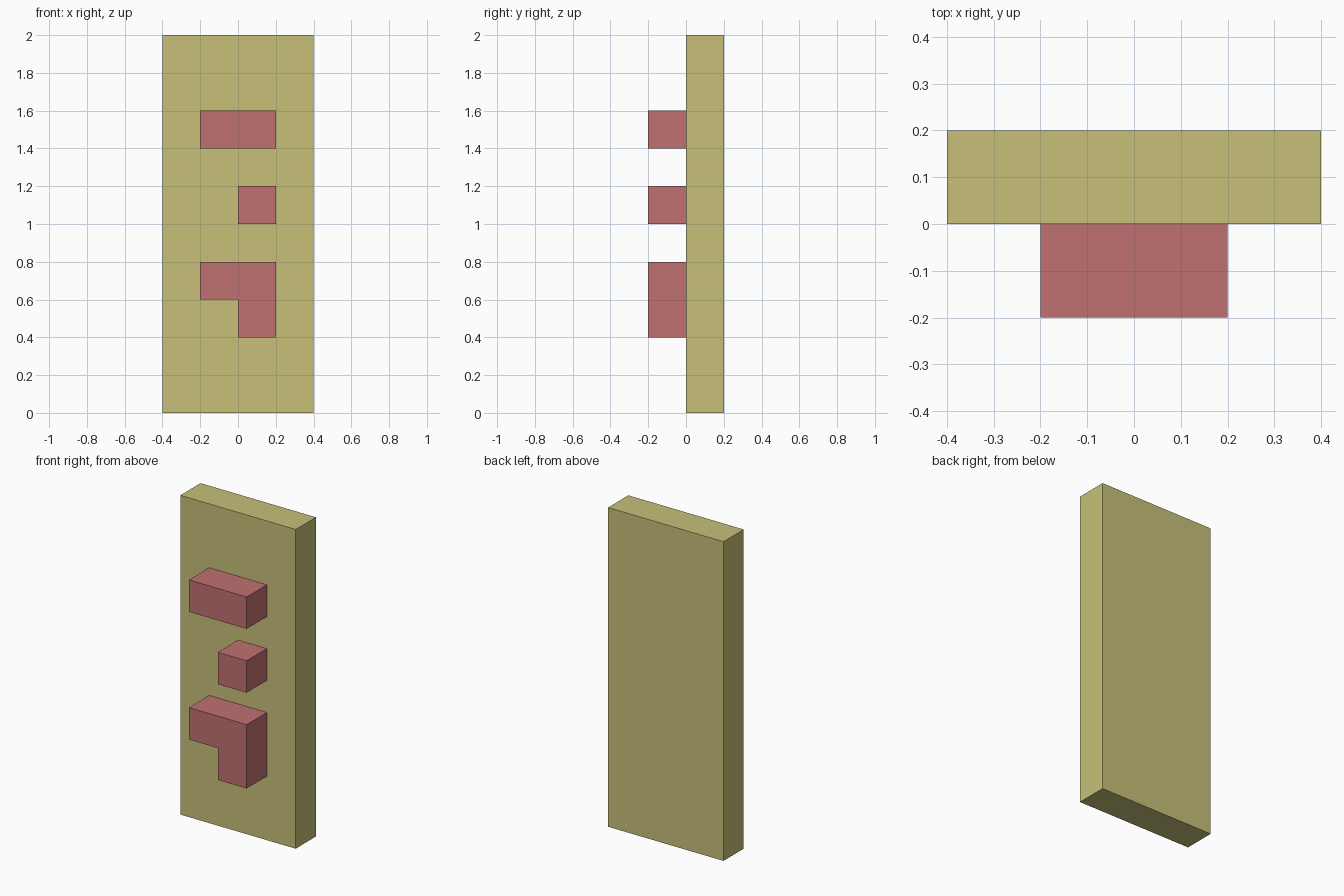
import bpy, bmesh

if "Cube" in bpy.data.objects:
    bpy.data.objects.remove(bpy.data.objects["Cube"])


def material(name, color):
    mat = bpy.data.materials.new(name)
    mat.diffuse_color = color
    mat.use_nodes = True
    mat.node_tree.nodes["Principled BSDF"].inputs["Base Color"].default_value = mat.diffuse_color
    return mat


def slab(name, outline, y_front, y_back, mat):
    """Extrude an x-z outline (counter-clockwise from the front) along y."""
    bm = bmesh.new()
    face = bm.faces.new([bm.verts.new((x, y_front, z)) for x, z in outline])
    ext = bmesh.ops.extrude_face_region(bm, geom=[face], use_keep_orig=True)
    verts = [v for v in ext["geom"] if isinstance(v, bmesh.types.BMVert)]
    bmesh.ops.translate(bm, verts=verts, vec=(0, y_back - y_front, 0))
    bmesh.ops.recalc_face_normals(bm, faces=bm.faces)
    mesh = bpy.data.meshes.new(name)
    bm.to_mesh(mesh)
    bm.free()
    mesh.materials.append(mat)
    obj = bpy.data.objects.new(name, mesh)
    bpy.context.collection.objects.link(obj)
    return obj


def rect(x0, x1, z0, z1):
    return [(x0, z0), (x1, z0), (x1, z1), (x0, z1)]


olive = material("olive", (0.57, 0.53, 0.19, 1))
red = material("dull_red", (0.53, 0.165, 0.165, 1))

# Upright backing panel
slab("panel", rect(-0.4, 0.4, 0, 2), 0, 0.2, olive)

# Raised blocks on the front of the panel
slab("upper_bar", rect(-0.2, 0.2, 1.4, 1.6), -0.2, 0, red)
slab("middle_cube", rect(0, 0.2, 1.0, 1.2), -0.2, 0, red)
corner = [(0, 0.4), (0.2, 0.4), (0.2, 0.8), (-0.2, 0.8), (-0.2, 0.6), (0, 0.6)]
slab("lower_corner_block", corner, -0.2, 0, red)
